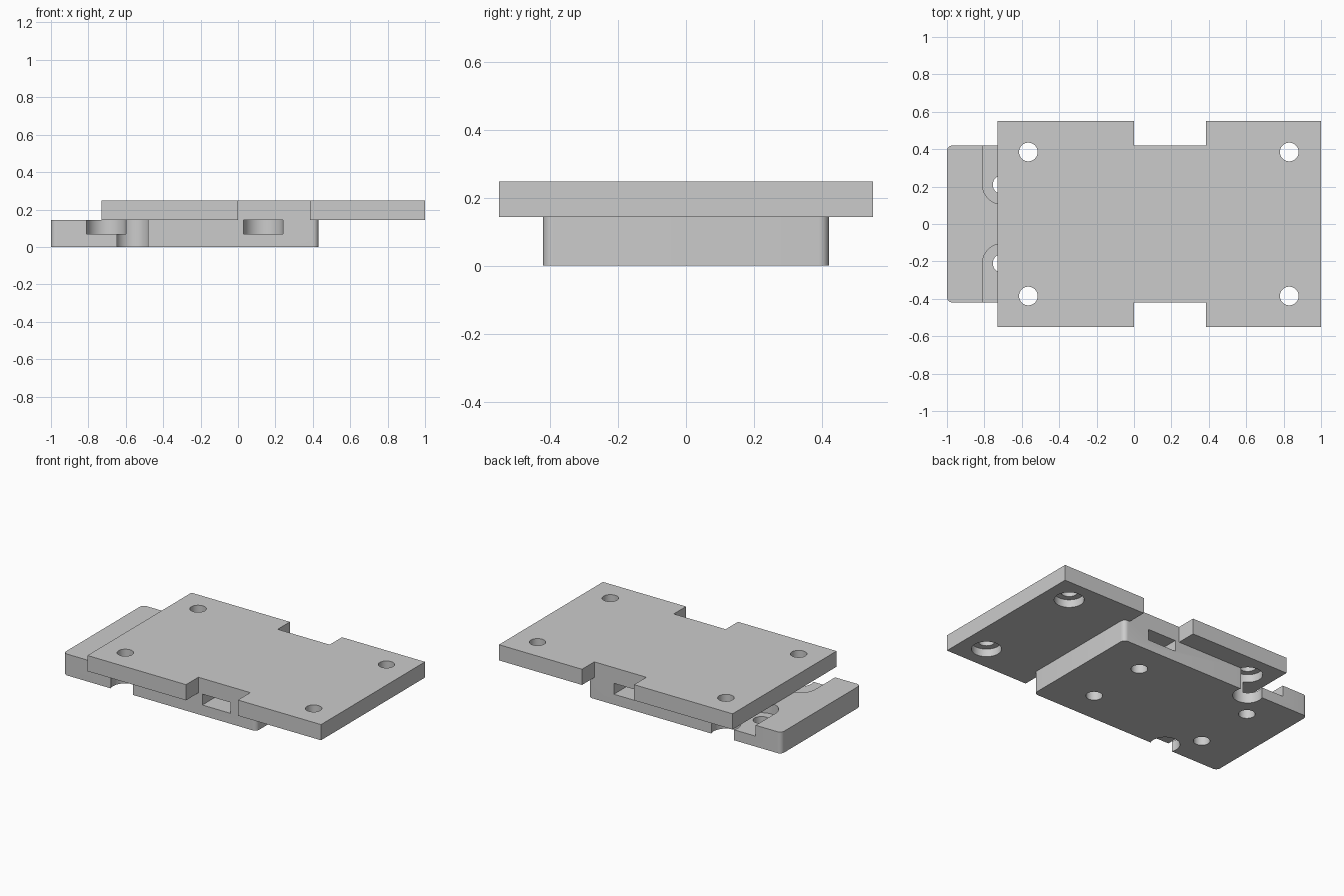
import bpy, bmesh
from math import cos, sin, pi

scene = bpy.context.scene
cube = bpy.data.objects.get("Cube")
if cube:
    bpy.data.objects.remove(cube, do_unlink=True)

grey = bpy.data.materials.new("plain_grey")
grey.use_nodes = True
colour = (0.6, 0.6, 0.6, 1)
grey.diffuse_color = colour
grey.node_tree.nodes["Principled BSDF"].inputs["Base Color"].default_value = colour

SEAM, TOP = 0.143, 0.248


def prism(name, outline, z0, z1):
    """Extrude a closed xy outline from z0 to z1."""
    bm = bmesh.new()
    face = bm.faces.new([bm.verts.new((x, y, z0)) for x, y in outline])
    ext = bmesh.ops.extrude_face_region(bm, geom=[face])["geom"]
    for v in ext:
        if isinstance(v, bmesh.types.BMVert):
            v.co.z = z1
    bmesh.ops.recalc_face_normals(bm, faces=bm.faces[:])
    mesh = bpy.data.meshes.new(name)
    bm.to_mesh(mesh)
    bm.free()
    mesh.materials.append(grey)
    ob = bpy.data.objects.new(name, mesh)
    scene.collection.objects.link(ob)
    return ob


def arc(cx, cy, r, a0, a1, n):
    return [(cx + r * cos(a0 + (a1 - a0) * i / n), cy + r * sin(a0 + (a1 - a0) * i / n))
            for i in range(n + 1)]


def cylinder(name, x, y, r, z0, z1):
    return prism(name, arc(x, y, r, 0, 2 * pi, 48)[:-1], z0, z1)


def combine(target, other, operation):
    """Boolean the other object into the target, then discard it."""
    mod = target.modifiers.new(operation, "BOOLEAN")
    mod.operation, mod.solver, mod.object = operation, "EXACT", other
    bpy.context.view_layer.objects.active = target
    bpy.ops.object.modifier_apply(modifier=mod.name)
    bpy.data.objects.remove(other, do_unlink=True)


# Lower block with rounded upright corners
x0, x1, half, r = -1.0, 0.43, 0.42, 0.03
corners = [(x1 - r, half - r), (x0 + r, half - r), (x0 + r, r - half), (x1 - r, r - half)]
outline = []
for i, (cx, cy) in enumerate(corners):
    outline += arc(cx, cy, r, i * pi / 2, (i + 1) * pi / 2, 8)
block = prism("mounting_plate", outline, 0, SEAM)

# Round-ended side slots, each with a screw hole through its floor
for x in (-0.705, 0.135):
    for side in (-1, 1):
        end = arc(x, side * 0.21, 0.105, 0, -side * pi, 32)
        slot = end + [(x - 0.105, side * 0.5), (x + 0.105, side * 0.5)]
        combine(block, prism("slot_cutter", slot, 0.07, 0.2), "DIFFERENCE")
        combine(block, cylinder("hole_cutter", x, side * 0.21, 0.05, -0.1, 0.1), "DIFFERENCE")

# Upper plate with a notch in each long side
edge = [(-0.73, -0.55), (0, -0.55), (0, -half), (0.385, -half), (0.385, -0.55), (1, -0.55)]
upper = prism("upper_plate", edge + [(x, -y) for x, y in reversed(edge)], SEAM, TOP)
combine(block, upper, "UNION")

# Corner bolt holes, counterbored from below
for x in (-0.565, 0.83):
    for y in (-0.385, 0.385):
        combine(block, cylinder("bore_cutter", x, y, 0.09, -0.1, 0.195), "DIFFERENCE")
        combine(block, cylinder("bolt_cutter", x, y, 0.05, 0.1, 0.3), "DIFFERENCE")

# Smooth the round walls and keep the edges crisp
bpy.ops.object.select_all(action="DESELECT")
block.select_set(True)
bpy.context.view_layer.objects.active = block
bpy.ops.object.shade_smooth_by_angle(angle=pi / 6)
